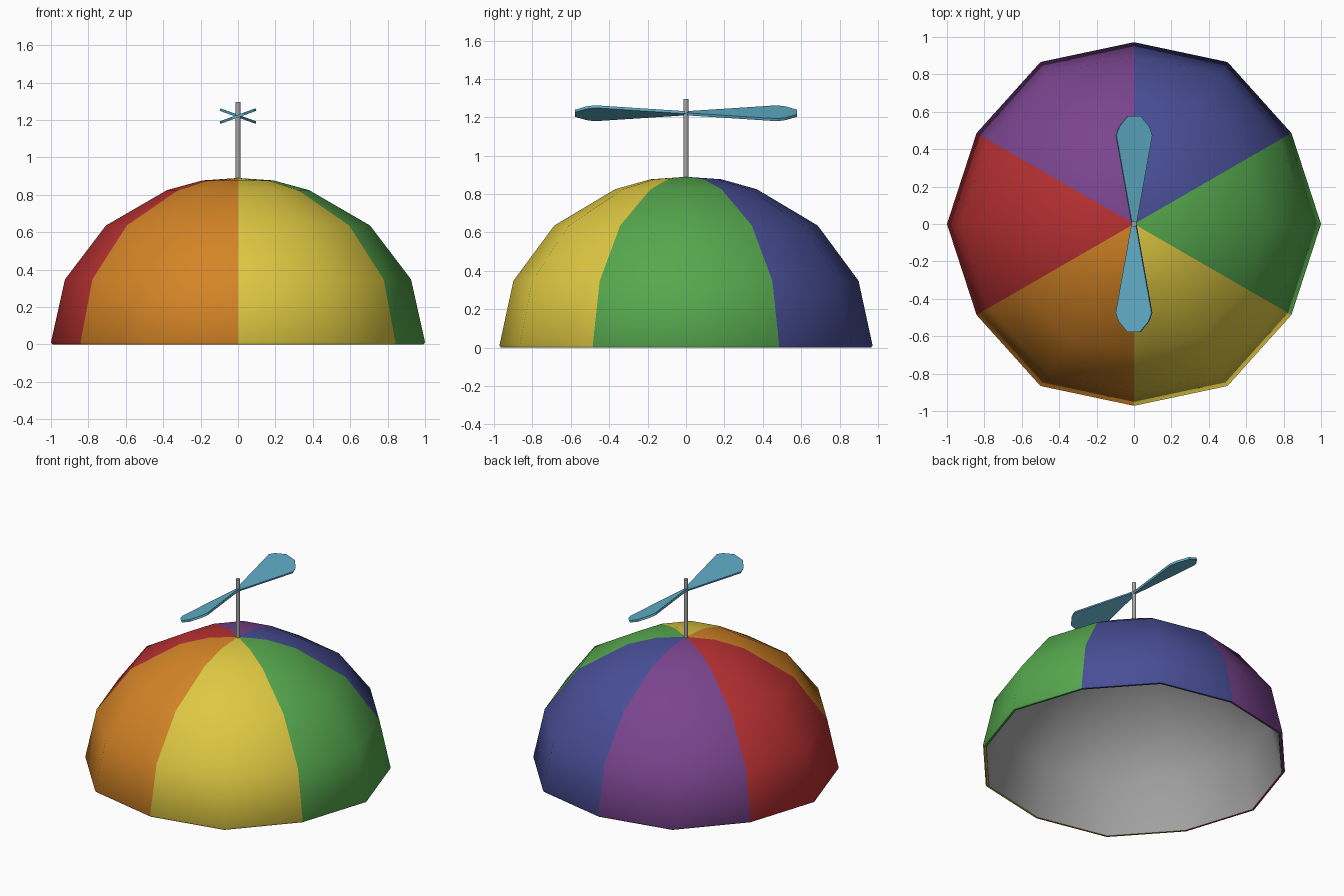
import bpy, bmesh, math
from mathutils import Matrix, Vector

if "Cube" in bpy.data.objects:
    bpy.data.objects.remove(bpy.data.objects["Cube"])


def material(name, rgb):
    lin = [((c / 255 + 0.055) / 1.055) ** 2.4 for c in rgb]
    m = bpy.data.materials.new(name)
    m.diffuse_color = (*lin, 1)
    m.use_nodes = True
    m.node_tree.nodes["Principled BSDF"].inputs["Base Color"].default_value = m.diffuse_color
    return m


# panel colours in order round the cap, starting at +x
panels = [material("green", (86, 168, 78)), material("blue", (72, 78, 150)),
          material("purple", (122, 68, 142)), material("red", (184, 48, 50)),
          material("orange", (212, 132, 38)), material("yellow", (222, 200, 66))]
lining_grey = material("lining grey", (165, 165, 165))
blade_blue = material("blade blue", (96, 174, 200))


def finish(name, bm, mats, smooth=None):
    bmesh.ops.recalc_face_normals(bm, faces=bm.faces[:])
    me = bpy.data.meshes.new(name)
    bm.to_mesh(me)
    bm.free()
    for m in mats:
        me.materials.append(m)
    ob = bpy.data.objects.new(name, me)
    bpy.context.collection.objects.link(ob)
    if smooth:
        bpy.ops.object.select_all(action='DESELECT')
        bpy.context.view_layer.objects.active = ob
        ob.select_set(True)
        bpy.ops.object.shade_smooth_by_angle(angle=math.radians(smooth))
    return ob


# cap shell: 12 sided, seams (every second corner) pulled in slightly
outer = [(0.19, 0.877), (0.38, 0.825), (0.706, 0.636), (0.925, 0.348), (1.0, 0.012), (0.992, 0.0)]
inner = [(0.978, 0.0), (0.974, 0.012), (0.903, 0.338), (0.69, 0.619), (0.371, 0.805), (0.187, 0.857)]
bm = bmesh.new()
rings = []
for r, z in outer + inner:
    ring = []
    for i in range(12):
        a = math.radians(30 * i)
        k = r * (0.972 if i % 2 else 1)
        ring.append(bm.verts.new((k * math.cos(a), k * math.sin(a), z)))
    rings.append(ring)
tops = [bm.verts.new((0, 0, 0.89)), bm.verts.new((0, 0, 0.87))]
for i in range(12):
    j = (i + 1) % 12
    panel = ((i + 1) // 2) % 6
    for n in range(len(rings) - 1):
        a, b = rings[n], rings[n + 1]
        f = bm.faces.new((a[i], b[i], b[j], a[j]))
        f.material_index = panel if n < len(outer) + 0 else 6
    bm.faces.new((tops[0], rings[0][i], rings[0][j])).material_index = panel
    bm.faces.new((tops[1], rings[-1][j], rings[-1][i])).material_index = 6
finish("cap", bm, panels + [lining_grey], 45)

# spindle
bm = bmesh.new()
bmesh.ops.create_cone(bm, cap_ends=True, segments=12, radius1=0.014, radius2=0.014, depth=0.42,
                      matrix=Matrix.Translation((0, 0, 1.085)))
finish("spindle", bm, [lining_grey], 40)

# two pitched propeller blades, the second turned half round
half = [(0.012, 0.0), (0.102, 0.475), (0.085, 0.52), (0.035, 0.578)]
outline = half + [(-x, y) for x, y in reversed(half)]
for name, turn in (("back_blade", 0), ("front_blade", math.pi)):
    bm = bmesh.new()
    f = bm.faces.new([bm.verts.new((x, y, -0.007)) for x, y in outline])
    up = bmesh.ops.extrude_face_region(bm, geom=[f])
    bmesh.ops.translate(bm, vec=(0, 0, 0.014),
                        verts=[v for v in up["geom"] if isinstance(v, bmesh.types.BMVert)])
    bm.transform(Matrix.Translation((0, 0, 1.221)) @ Matrix.Rotation(turn, 4, 'Z')
                 @ Matrix.Rotation(math.radians(20), 4, 'Y'))
    finish(name, bm, [blade_blue])
